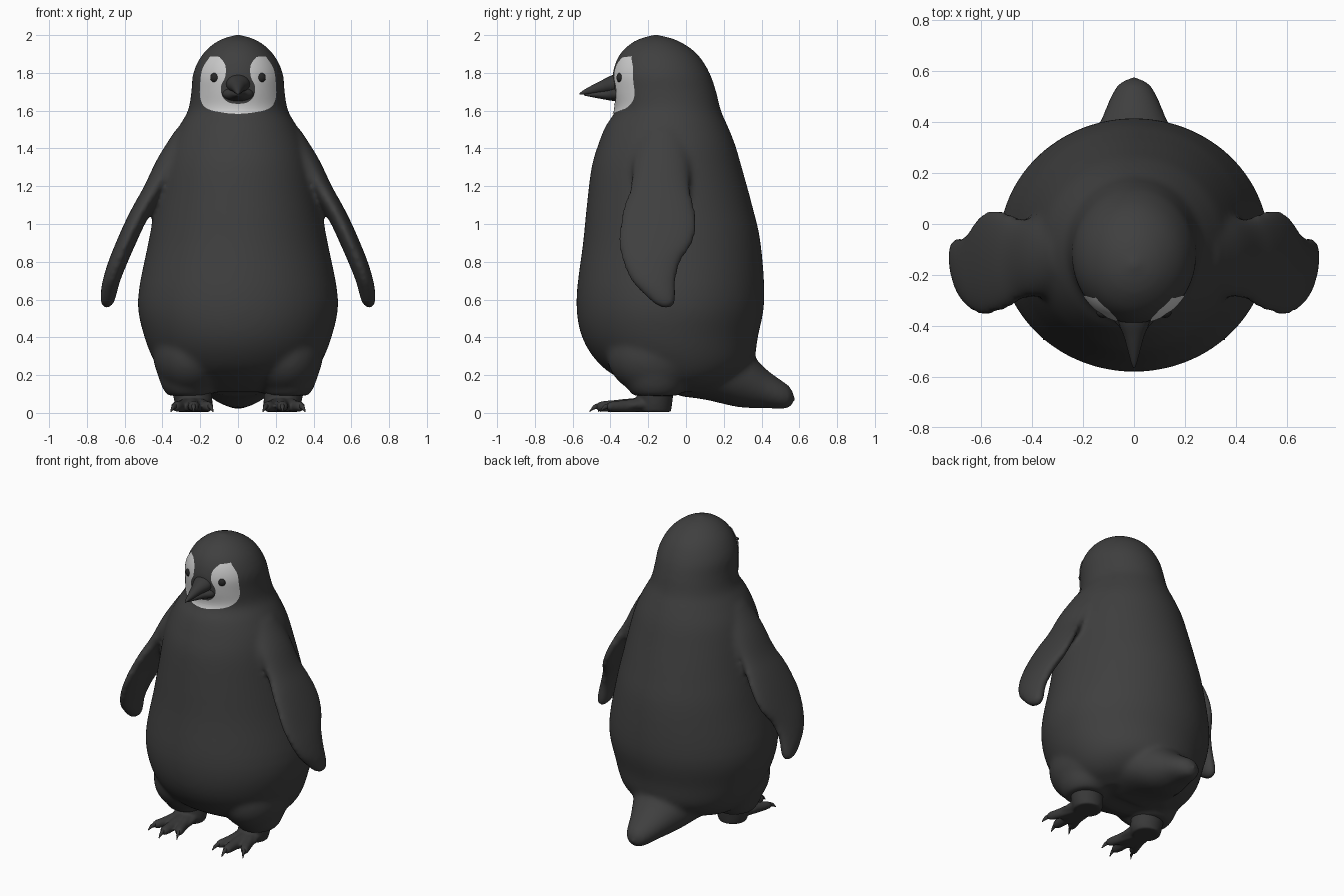
import bpy, bmesh, math
from mathutils import Vector

if "Cube" in bpy.data.objects:
    bpy.data.objects.remove(bpy.data.objects["Cube"])


def material(name, grey):
    m = bpy.data.materials.new(name)
    m.use_nodes = True
    m.diffuse_color = (*grey, 1)
    bsdf = m.node_tree.nodes["Principled BSDF"]
    bsdf.inputs["Base Color"].default_value = (*grey, 1)
    bsdf.inputs["Roughness"].default_value = 0.7
    return m


PLUMAGE = material("charcoal plumage", (0.05, 0.05, 0.05))
WHITE = material("pale face", (0.6, 0.6, 0.6))
HORN = material("dark horn", (0.04, 0.04, 0.04))
EYE = material("eye black", (0.02, 0.02, 0.02))


def spline(points, steps):
    """Catmull-Rom resampling of equal-length tuples."""
    pts = [Vector(p) for p in points]
    pts = [2 * pts[0] - pts[1]] + pts + [2 * pts[-1] - pts[-2]]
    out = []
    for i in range(1, len(pts) - 2):
        a, b, c, d = pts[i - 1:i + 3]
        for k in range(steps):
            t = k / steps
            out.append(b + (c - a) * t / 2 + (a * 2 - b * 5 + c * 4 - d) * t * t / 2
                       + (b * 3 - a - c * 3 + d) * t ** 3 / 2)
    return out + [pts[-2]]


def loft(bm, rings, axis="z", side=1, steps=4, n=32):
    """Elliptic rings (position on axis, centre a, centre b, radius a, radius b)."""
    loops = []
    for t, a, b, ra, rb in spline(rings, steps):
        loop = []
        for k in range(n):
            w = math.tau * k / n
            p, q = a + max(ra, 0.002) * math.cos(w), b + max(rb, 0.002) * math.sin(w)
            loop.append(bm.verts.new((p * side, q, t) if axis == "z" else (p * side, t, q)))
        loops.append(loop)
    for lo, hi in zip(loops, loops[1:]):
        for k in range(n):
            bm.faces.new((lo[k], lo[k - 1], hi[k - 1], hi[k]))
    bm.faces.new(loops[0])
    bm.faces.new(loops[-1][::-1])


def ball(bm, centre, radii):
    made = bmesh.ops.create_uvsphere(bm, u_segments=32, v_segments=20, radius=1)["verts"]
    for v in made:
        v.co = Vector(c + r * x for c, r, x in zip(centre, radii, v.co))


def finish(name, bm, mat, voxel=0, smooth=0):
    islands = bm.faces[:]
    bmesh.ops.recalc_face_normals(bm, faces=islands)
    mesh = bpy.data.meshes.new(name)
    bm.to_mesh(mesh)
    bm.free()
    ob = bpy.data.objects.new(name, mesh)
    bpy.context.collection.objects.link(ob)
    mesh.materials.append(mat)
    bpy.ops.object.select_all(action="DESELECT")
    ob.select_set(True)
    bpy.context.view_layer.objects.active = ob
    if voxel:
        rem = ob.modifiers.new("Fuse", "REMESH")
        rem.mode, rem.voxel_size, rem.use_smooth_shade = "VOXEL", voxel, True
        sm = ob.modifiers.new("Soften", "SMOOTH")
        sm.factor, sm.iterations = 0.5, smooth
        bpy.ops.object.convert(target="MESH")
    ob.data.polygons.foreach_set("use_smooth", [True] * len(ob.data.polygons))
    ob.data.update()
    return ob


# Body, head, tail, thighs and flippers fused into one skin
bm = bmesh.new()
profile = [  # height, half width, front, back
    (0.11, 0.24, -0.20, 0.12), (0.16, 0.35, -0.31, 0.25), (0.25, 0.43, -0.45, 0.35),
    (0.4, 0.495, -0.55, 0.38), (0.6, 0.53, -0.58, 0.415), (0.9, 0.475, -0.545, 0.395),
    (1.1, 0.435, -0.525, 0.35), (1.3, 0.395, -0.5, 0.295), (1.42, 0.36, -0.465, 0.26),
    (1.52, 0.31, -0.425, 0.22), (1.6, 0.265, -0.375, 0.185), (1.7, 0.247, -0.385, 0.16),
    (1.8, 0.237, -0.388, 0.125), (1.9, 0.187, -0.35, 0.06), (1.97, 0.105, -0.27, -0.04),
    (2.003, 0.01, -0.17, -0.15)]
loft(bm, [(z, 0, (f + b) / 2, w, (b - f) / 2) for z, w, f, b in profile], n=64)
loft(bm, [(-0.05, 0, 0.22, 0.28, 0.13), (0.1, 0, 0.24, 0.27, 0.17), (0.25, 0, 0.2, 0.21, 0.165),
          (0.34, 0, 0.17, 0.165, 0.145), (0.42, 0, 0.13, 0.125, 0.105),
          (0.5, 0, 0.098, 0.092, 0.078), (0.55, 0, 0.084, 0.06, 0.055),
          (0.578, 0, 0.077, 0.01, 0.01)], axis="y")
for s in (1, -1):
    ball(bm, (0.25 * s, -0.16, 0.31), (0.2, 0.26, 0.22))
    loft(bm, [(0.09, 0.26, -0.16, 0.11, 0.12), (0.13, 0.265, -0.16, 0.135, 0.15),
              (0.2, 0.265, -0.16, 0.16, 0.18)], side=s)
    loft(bm, [(0.555, 0.695, -0.105, 0.015, 0.02), (0.58, 0.692, -0.115, 0.035, 0.058),
              (0.63, 0.685, -0.14, 0.043, 0.088), (0.7, 0.67, -0.172, 0.047, 0.12),
              (0.8, 0.635, -0.182, 0.052, 0.155), (0.9, 0.593, -0.16, 0.054, 0.197),
              (1.0, 0.548, -0.147, 0.055, 0.204), (1.1, 0.495, -0.143, 0.058, 0.187),
              (1.2, 0.435, -0.137, 0.062, 0.158), (1.35, 0.34, -0.13, 0.085, 0.15),
              (1.5, 0.24, -0.12, 0.09, 0.12)], side=s)
body = finish("body", bm, PLUMAGE, voxel=0.016, smooth=10)


def on_face(x, z, lift):
    hit, spot, normal, _ = body.ray_cast((x, -1, z), (0, 1, 0))
    return spot + normal * lift if hit else Vector((x, -0.3, z))


# Pale face marking: one U-shaped plate laid on the head
inner = [(0, 1.635), (0.05, 1.645), (0.082, 1.68), (0.088, 1.73), (0.066, 1.78),
         (0.066, 1.84), (0.095, 1.882)]
outer = [(0, 1.58), (0.08, 1.588), (0.16, 1.61), (0.197, 1.66), (0.199, 1.74),
         (0.187, 1.82), (0.145, 1.888)]


def mirrored(half):
    pts = spline(half, 6)
    return [Vector((-p.x, p.y)) for p in pts[:0:-1]] + pts


bm = bmesh.new()
ACROSS = 12
grid = [[bm.verts.new(on_face(*a.lerp(b, k / ACROSS), 0.005)) for k in range(ACROSS + 1)]
        for a, b in zip(mirrored(inner), mirrored(outer))]
for r0, r1 in zip(grid, grid[1:]):
    for k in range(ACROSS):
        bm.faces.new((r0[k], r0[k + 1], r1[k + 1], r1[k]))
face = finish("face_marking", bm, WHITE)
if sum(p.normal.y * p.area for p in face.data.polygons) > 0:
    face.data.flip_normals()

# Eyes
for s, side in ((1, "left"), (-1, "right")):
    bm = bmesh.new()
    ball(bm, on_face(0.123 * s, 1.775, -0.004), (0.026, 0.02, 0.026))
    finish(side + "_eye", bm, EYE)

# Beak halves, hooked slightly downwards
bm = bmesh.new()
loft(bm, [(-0.33, 0, 1.745, 0.07, 0.06), (-0.39, 0, 1.74, 0.06, 0.048),
          (-0.44, 0, 1.728, 0.04, 0.036), (-0.5, 0, 1.71, 0.023, 0.023),
          (-0.545, 0, 1.696, 0.011, 0.011), (-0.565, 0, 1.688, 0.003, 0.003)], axis="y", n=20)
finish("upper_beak", bm, HORN)
bm = bmesh.new()
loft(bm, [(-0.32, 0, 1.69, 0.092, 0.045), (-0.375, 0, 1.688, 0.08, 0.038),
          (-0.42, 0, 1.685, 0.045, 0.028), (-0.48, 0, 1.685, 0.024, 0.017),
          (-0.54, 0, 1.684, 0.004, 0.004)], axis="y", n=20)
finish("lower_beak", bm, HORN)

# Feet: ankle and pad with three spread toes, then claws
toes = [(0.15, -0.43), (0.235, -0.475), (0.335, -0.42)]
for s, side in ((1, "left"), (-1, "right")):
    bm, claws = bmesh.new(), bmesh.new()
    loft(bm, [(0.005, 0.235, -0.165, 0.085, 0.085), (0.05, 0.235, -0.165, 0.1, 0.092),
              (0.16, 0.25, -0.16, 0.105, 0.1)], side=s)
    loft(bm, [(-0.36, 0.24, 0.03, 0.09, 0.022), (-0.28, 0.237, 0.04, 0.09, 0.035),
              (-0.18, 0.235, 0.05, 0.08, 0.045)], axis="y", side=s)
    for x, y in toes:
        lean = x - 0.235
        loft(bm, [(y, x, 0.03, 0.014, 0.014), (y + 0.02, x - lean * 0.08, 0.034, 0.028, 0.026),
                  (y + 0.09, x - lean * 0.35, 0.036, 0.034, 0.032),
                  (-0.22, 0.235 + lean * 0.3, 0.045, 0.035, 0.04)], axis="y", side=s, n=16)
        loft(claws, [(y - 0.035, x + lean * 0.2, 0.008, 0.003, 0.003),
                     (y - 0.012, x + lean * 0.08, 0.03, 0.01, 0.013),
                     (y + 0.025, x - lean * 0.1, 0.04, 0.013, 0.016)], axis="y", side=s, n=10)
    for v in bm.verts:
        v.co.z = max(v.co.z, 0.0)
    finish(side + "_foot", bm, HORN, voxel=0.009, smooth=4)
    finish(side + "_claws", claws, HORN)
